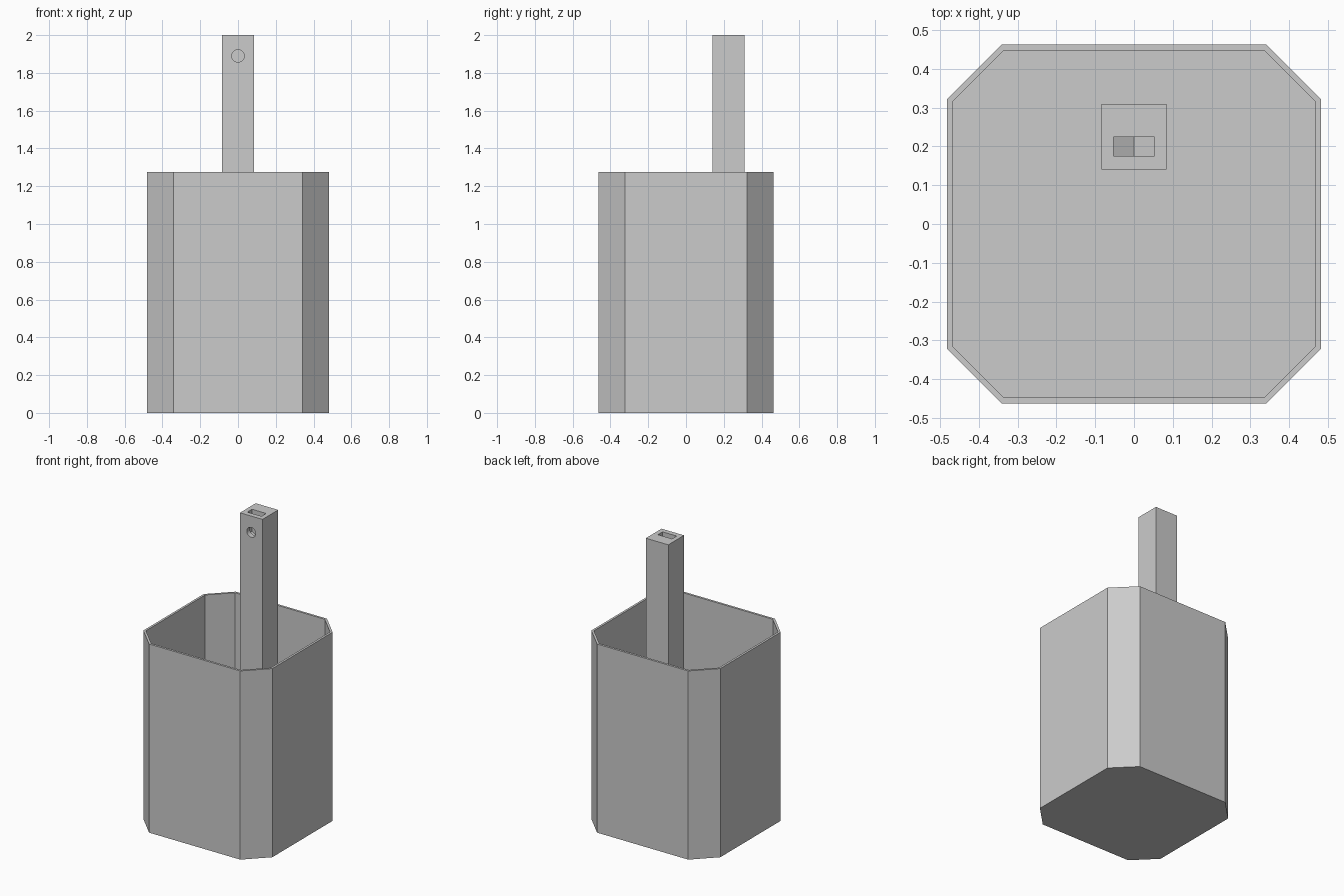
import bpy, bmesh, math
from mathutils import Matrix, Vector

cube = bpy.data.objects.get("Cube")
if cube:
    bpy.data.objects.remove(cube, do_unlink=True)

grey = bpy.data.materials.new("plain_grey")
grey.use_nodes = True
colour = (0.6, 0.6, 0.6, 1)
grey.diffuse_color = colour
grey.node_tree.nodes["Principled BSDF"].inputs["Base Color"].default_value = colour


def make_object(name, bm):
    bmesh.ops.recalc_face_normals(bm, faces=bm.faces)
    mesh = bpy.data.meshes.new(name)
    bm.to_mesh(mesh)
    bm.free()
    mesh.materials.append(grey)
    obj = bpy.data.objects.new(name, mesh)
    bpy.context.collection.objects.link(obj)
    return obj


def loft(name, rings):
    """Skin a stack of closed rings and cap both ends."""
    bm = bmesh.new()
    loops = [[bm.verts.new(p) for p in ring] for ring in rings]
    for a, b in zip(loops, loops[1:]):
        for i in range(len(a)):
            j = (i + 1) % len(a)
            bm.faces.new((a[i], a[j], b[j], b[i]))
    bm.faces.new(loops[0])
    bm.faces.new(loops[-1])
    return make_object(name, bm)


def octagon(hx, hy, cut, z):
    """Rectangle with chamfered corners."""
    quarter = [(hx, hy - cut), (hx - cut, hy)]
    pts = quarter + [(-x, y) for x, y in reversed(quarter)]
    pts += [(-x, -y) for x, y in pts]
    return [(x, y, z) for x, y in pts]


def cut(target, cutter):
    cutter.hide_render = True
    mod = target.modifiers.new("cut", 'BOOLEAN')
    mod.operation = 'DIFFERENCE'
    mod.solver = 'EXACT'
    mod.object = cutter
    bpy.context.view_layer.objects.active = target
    bpy.ops.object.modifier_apply(modifier=mod.name)
    bpy.data.objects.remove(cutter, do_unlink=True)


# Open thin-walled container with chamfered corners
top, wall = 1.275, 0.015
loft("container", [
    octagon(0.482, 0.463, 0.141, 0),
    octagon(0.482, 0.463, 0.141, top),
    octagon(0.482 - wall, 0.463 - wall, 0.132, top),
    octagon(0.482 - wall, 0.463 - wall, 0.132, wall),
])

# Square post standing on the container floor
post_y, half = 0.225, 0.084
post = loft("post", [
    [(sx * half, post_y + sy * half, z)
     for sx, sy in ((-1, -1), (1, -1), (1, 1), (-1, 1))]
    for z in (wall, 2.0)
])

# Slot in the post top with a shallow V floor
slot_profile = [(-0.053, 2.1), (-0.053, 1.85), (0, 1.82), (0.053, 1.85), (0.053, 2.1)]
cut(post, loft("slot_cutter", [[(x, y, z) for x, z in slot_profile]
                               for y in (0.175, 0.225)]))

# Round pin hole from the front face into the slot
bm = bmesh.new()
bmesh.ops.create_cone(
    bm, cap_ends=True, segments=32, radius1=0.033, radius2=0.033, depth=0.1,
    matrix=Matrix.Translation(Vector((0, 0.15, 1.89))) @ Matrix.Rotation(math.pi / 2, 4, 'X'))
cut(post, make_object("hole_cutter", bm))

bpy.ops.object.select_all(action='DESELECT')
post.select_set(True)
bpy.context.view_layer.objects.active = post
bpy.ops.object.shade_smooth_by_angle(angle=math.radians(20))
